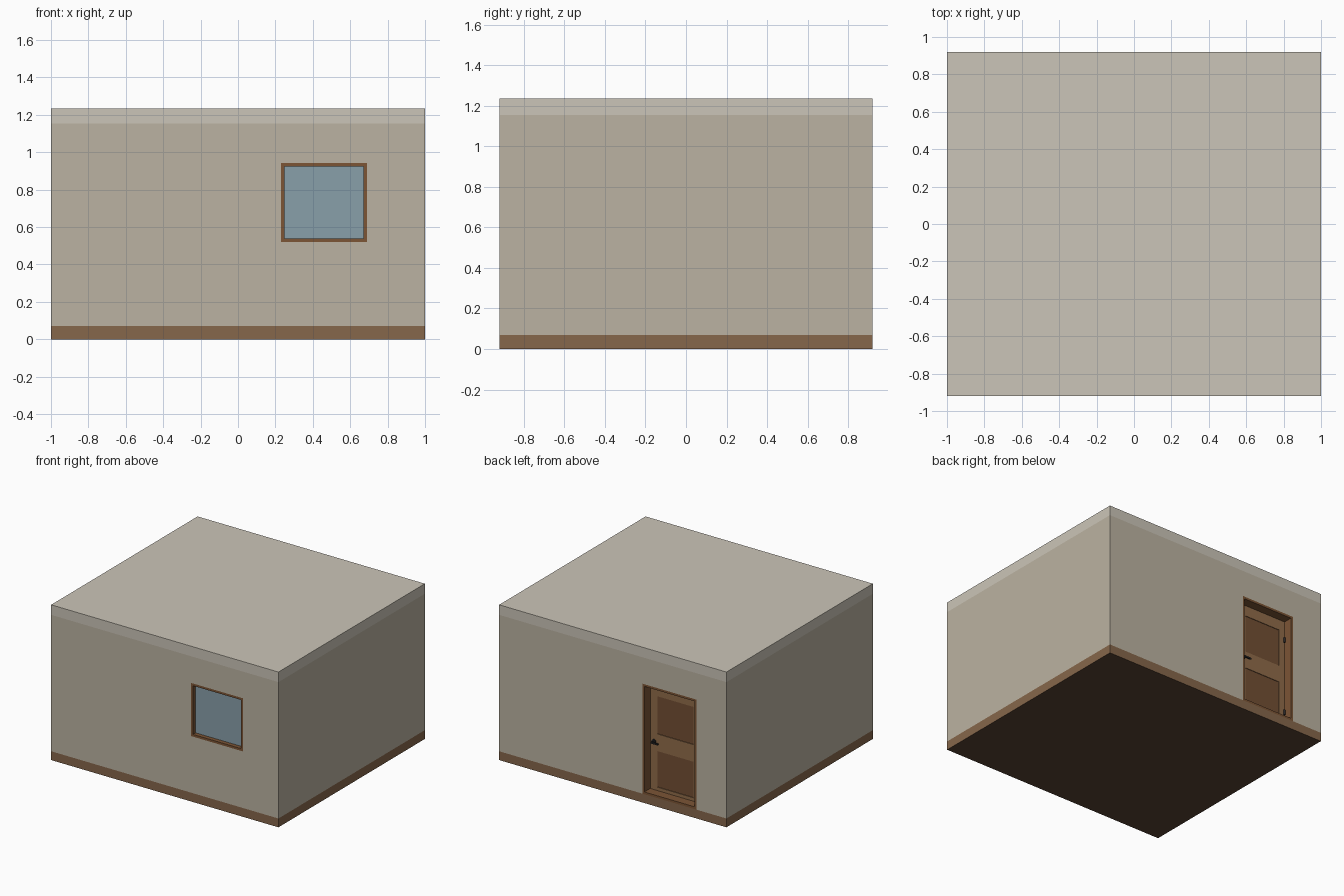
import bpy, bmesh, math
from mathutils import Matrix, Vector

if "Cube" in bpy.data.objects:
    bpy.data.objects.remove(bpy.data.objects["Cube"])

W, D, H = 1.0, 0.92, 1.235        # half width, half depth, height
SKIRT, CORNICE = 0.07, 1.155      # colour band heights


def mat(name, *rgb):
    m = bpy.data.materials.new(name)
    m.diffuse_color = (*rgb, 1)
    m.use_nodes = True
    m.node_tree.nodes["Principled BSDF"].inputs["Base Color"].default_value = m.diffuse_color
    return m


wall_m = mat("wall_paint", 0.50, 0.45, 0.36)
cream_m = mat("ceiling_paint", 0.60, 0.56, 0.48)
skirt_m = mat("skirting_wood", 0.24, 0.135, 0.07)
floor_m = mat("floor_wood", 0.10, 0.055, 0.032)
frame_m = mat("frame_wood", 0.20, 0.09, 0.036)
door_m = mat("door_wood", 0.28, 0.15, 0.068)
panel_m = mat("panel_wood", 0.17, 0.078, 0.034)
glass_m = mat("glass", 0.25, 0.35, 0.40)
metal_m = mat("dark_metal", 0.02, 0.02, 0.022)


def finish(name, bm, *mats):
    me = bpy.data.meshes.new(name)
    bm.to_mesh(me)
    bm.free()
    for m in mats:
        me.materials.append(m)
    ob = bpy.data.objects.new(name, me)
    bpy.context.collection.objects.link(ob)
    return ob


def add_box(bm, x0, x1, y0, y1, z0, z1):
    c = Vector(((x0 + x1) / 2, (y0 + y1) / 2, (z0 + z1) / 2))
    bmesh.ops.create_cube(bm, size=1, matrix=Matrix.Translation(c)
                          @ Matrix.Diagonal((x1 - x0, y1 - y0, z1 - z0, 1)))


def boxes(name, m, *dims):
    bm = bmesh.new()
    for d in dims:
        add_box(bm, *d)
    return finish(name, bm, m)


def wall(name, place, half, opening=None):
    """Single skin wall in bands; place(u, z) gives a point, u runs left to right from outside."""
    us, zs = {-half, half}, {0, SKIRT, CORNICE, H}
    if opening:
        us |= set(opening[:2])
        zs |= set(opening[2:])
    us, zs = sorted(us), sorted(zs)
    bm = bmesh.new()
    for u0, u1 in zip(us, us[1:]):
        for z0, z1 in zip(zs, zs[1:]):
            if opening:
                a, b, c, d = opening
                if a < (u0 + u1) / 2 < b and c < (z0 + z1) / 2 < d:
                    continue
            f = bm.faces.new([bm.verts.new(place(*p)) for p in
                              ((u0, z0), (u1, z0), (u1, z1), (u0, z1))])
            f.material_index = 1 if z1 <= SKIRT else 2 if z0 >= CORNICE else 0
    bmesh.ops.remove_doubles(bm, verts=bm.verts, dist=1e-5)
    finish(name, bm, wall_m, skirt_m, cream_m)


def frame(name, x0, x1, z0, z1, ya, yb, t):
    boxes(name, frame_m,
          (x0, x0 + t, ya, yb, z0, z1), (x1 - t, x1, ya, yb, z0, z1),
          (x0 + t, x1 - t, ya, yb, z0, z0 + t), (x0 + t, x1 - t, ya, yb, z1 - t, z1))


def sheet(name, z, m, up):
    bm = bmesh.new()
    pts = [(-W, -D), (W, -D), (W, D), (-W, D)]
    bm.faces.new([bm.verts.new((x, y, z)) for x, y in (pts if up else pts[::-1])])
    finish(name, bm, m)


# Room shell with window and door openings
WX0, WX1, WZ0, WZ1 = 0.23, 0.69, 0.52, 0.943
DX0, DX1, DZ0, DZ1 = -0.735, -0.26, SKIRT, 0.945
wall("front_wall", lambda u, z: (u, -D, z), W, (WX0, WX1, WZ0, WZ1))
wall("back_wall", lambda u, z: (-u, D, z), W, (-DX1, -DX0, DZ0, DZ1))
wall("right_wall", lambda u, z: (W, u, z), D)
wall("left_wall", lambda u, z: (-W, -u, z), D)
sheet("roof", H, cream_m, True)
sheet("floor", 0, floor_m, False)

# Window
frame("window_frame", WX0, WX1, WZ0, WZ1, -D, -D + 0.07, 0.018)
boxes("window_glass", glass_m,
      (WX0 + 0.018, WX1 - 0.018, -D + 0.033, -D + 0.04, WZ0 + 0.018, WZ1 - 0.018))

# Door frame, stiles and rails, recessed panels
frame("door_frame", DX0, DX1, DZ0, DZ1, D - 0.10, D, 0.018)
yf, yb = D - 0.07, D - 0.10
sx0, sx1, sz0, sz1 = -0.714, -0.281, 0.09, 0.925
px0, px1 = -0.66, -0.343
rails = ((sz0, 0.117), (0.404, 0.54), (0.84, sz1))
boxes("door_leaf", door_m,
      (sx0, px0, yb, yf, sz0, sz1), (px1, sx1, yb, yf, sz0, sz1),
      *[(px0, px1, yb, yf, a, b) for a, b in rails])
boxes("door_panels", panel_m,
      *[(px0, px1, yb + 0.005, yf - 0.005, a, b) for a, b in ((0.117, 0.404), (0.54, 0.84))])

# Hinges
bm = bmesh.new()
for z in (0.163, 0.77):
    bmesh.ops.create_cone(bm, cap_ends=True, segments=12, radius1=0.007, radius2=0.007,
                          depth=0.04, matrix=Matrix.Translation((sx0 + 0.004, yf + 0.004, z)))
finish("door_hinges", bm, metal_m)

# Handle: round rose, stem and lever
bm = bmesh.new()
hx, hz = -0.315, 0.475
turn = Matrix.Rotation(math.pi / 2, 4, 'X')
for r, length in ((0.017, 0.008), (0.006, 0.032)):
    bmesh.ops.create_cone(bm, cap_ends=True, segments=16, radius1=r, radius2=r, depth=length,
                          matrix=Matrix.Translation((hx, yf + length / 2, hz)) @ turn)
add_box(bm, hx - 0.055, hx + 0.006, yf + 0.026, yf + 0.036, hz - 0.006, hz + 0.006)
finish("door_handle", bm, metal_m)
